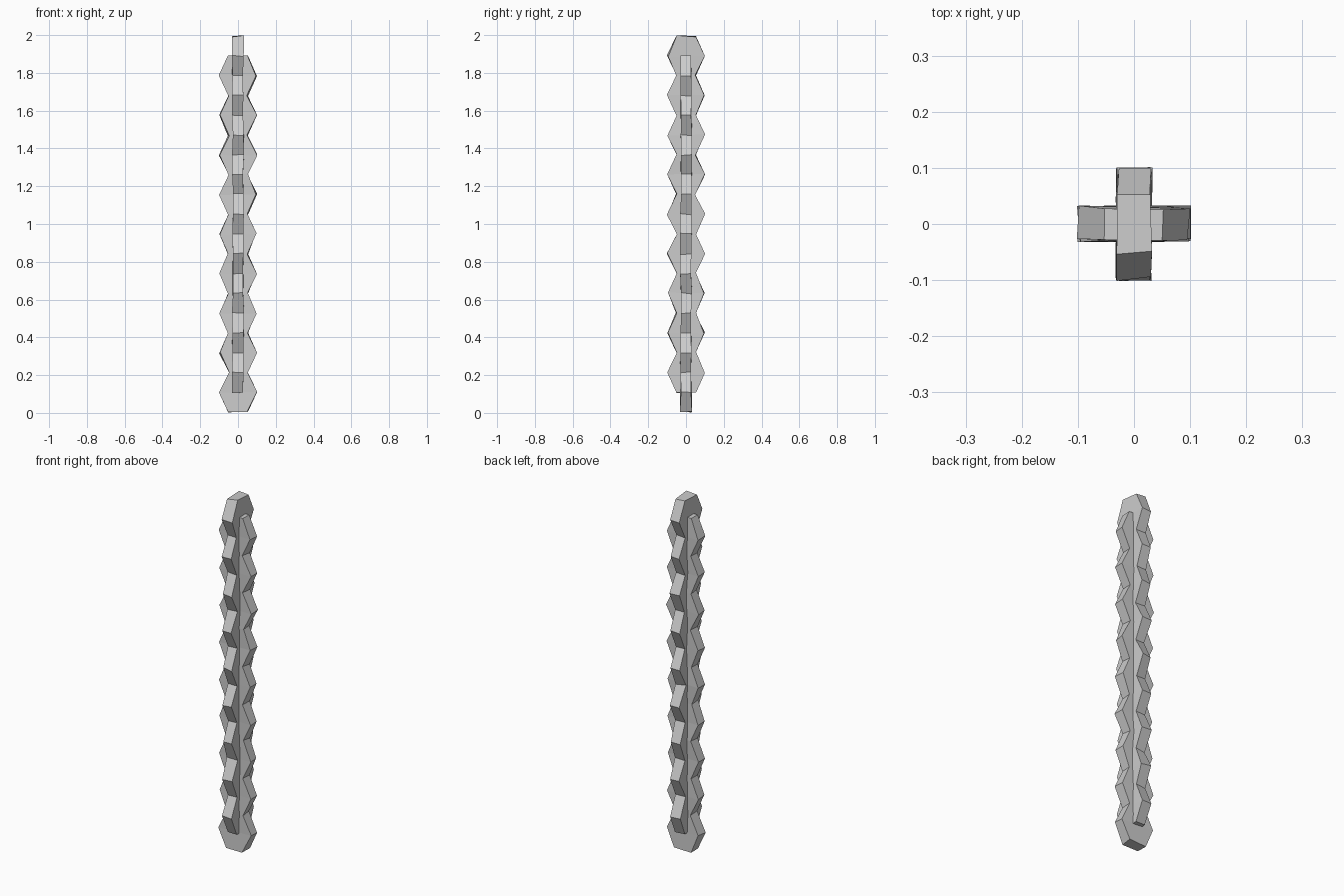
import bpy, bmesh, random
from mathutils import Matrix, Vector

if "Cube" in bpy.data.objects:
    bpy.data.objects.remove(bpy.data.objects["Cube"])

random.seed(4)
STEP = 0.1047      # half a link
ROWS = 19          # narrow, wide, narrow ... narrow
NARROW, WIDE, HALF_THICK = 0.05, 0.098, 0.029


def wavy_strip(name, z0, turn):
    """Solid scalloped plate made of a row of fused hexagonal links."""
    bm = bmesh.new()
    rows = []
    rot = Matrix.Rotation(turn, 3, 'Z')
    for i in range(ROWS):
        w = WIDE if i % 2 else NARROW
        row = []
        for sx, sy in ((-1, -1), (1, -1), (1, 1), (-1, 1)):
            # slight hand-hewn wobble
            j = [random.uniform(-0.004, 0.004) for _ in range(3)]
            co = Vector((sx * w + j[0], sy * HALF_THICK + j[1],
                         z0 + i * STEP + j[2]))
            row.append(bm.verts.new(rot @ co))
        rows.append(row)
    for a, b in zip(rows, rows[1:]):
        for k in range(4):
            n = (k + 1) % 4
            bm.faces.new((a[k], a[n], b[n], b[k]))
    bm.faces.new(rows[0][::-1])
    bm.faces.new(rows[-1])
    bmesh.ops.recalc_face_normals(bm, faces=bm.faces)
    mesh = bpy.data.meshes.new(name)
    bm.to_mesh(mesh)
    bm.free()
    obj = bpy.data.objects.new(name, mesh)
    bpy.context.collection.objects.link(obj)
    return obj


# Two crossed strips, offset by half a link, together form the chain
wavy_strip("chain_links_side_to_side", 0.005, 0.0)
wavy_strip("chain_links_front_to_back", 0.005 + STEP, 1.5707963)
